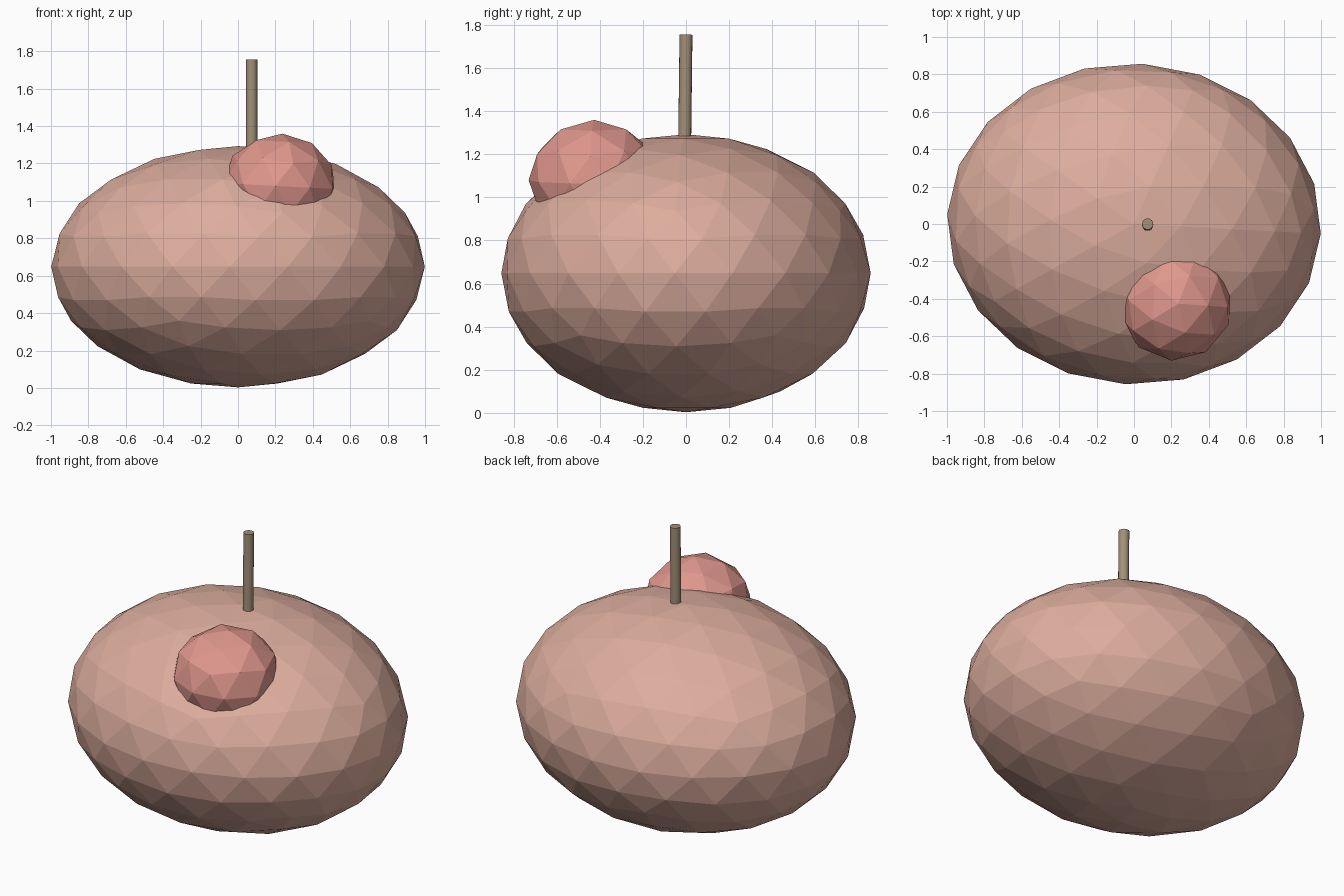
import bpy
import math

if "Cube" in bpy.data.objects:
    bpy.data.objects.remove(bpy.data.objects["Cube"])


def material(name, rgb):
    mat = bpy.data.materials.new(name)
    mat.diffuse_color = (*rgb, 1.0)
    mat.use_nodes = True
    mat.node_tree.nodes["Principled BSDF"].inputs["Base Color"].default_value = mat.diffuse_color
    return mat


def faceted_ball(name, subdivisions, radii, location, turn, mat):
    bpy.ops.mesh.primitive_ico_sphere_add(subdivisions=subdivisions, radius=1.0, location=location)
    ball = bpy.context.object
    ball.name = name
    ball.scale = radii
    ball.rotation_euler = [math.radians(a) for a in turn]
    ball.data.materials.append(mat)
    return ball


body_pink = material("dusty pink", (0.72, 0.42, 0.34))
bump_pink = material("rosy pink", (0.74, 0.31, 0.265))
stem_brown = material("stem brown", (0.36, 0.28, 0.19))

# Squashed body, turned slightly about its upright axis
faceted_ball("body", 3, (1.0, 0.858, 0.645), (0, 0, 0.648), (0, 0, -3), body_pink)

# Half sunken lump on the front shoulder
faceted_ball("lump", 2, (0.306, 0.306, 0.28), (0.222, -0.425, 1.08), (0, 3, -4), bump_pink)

# Thin stem, leaning very slightly
bottom, top = 1.27, 1.755
bpy.ops.mesh.primitive_cylinder_add(vertices=16, radius=0.03, depth=top - bottom,
                                    location=(0.073, -0.003, (top + bottom) / 2))
stem = bpy.context.object
stem.name = "stem"
stem.rotation_euler = (math.radians(-0.7), 0, 0)
stem.data.materials.append(stem_brown)
bpy.ops.object.shade_smooth_by_angle(angle=math.radians(30))
